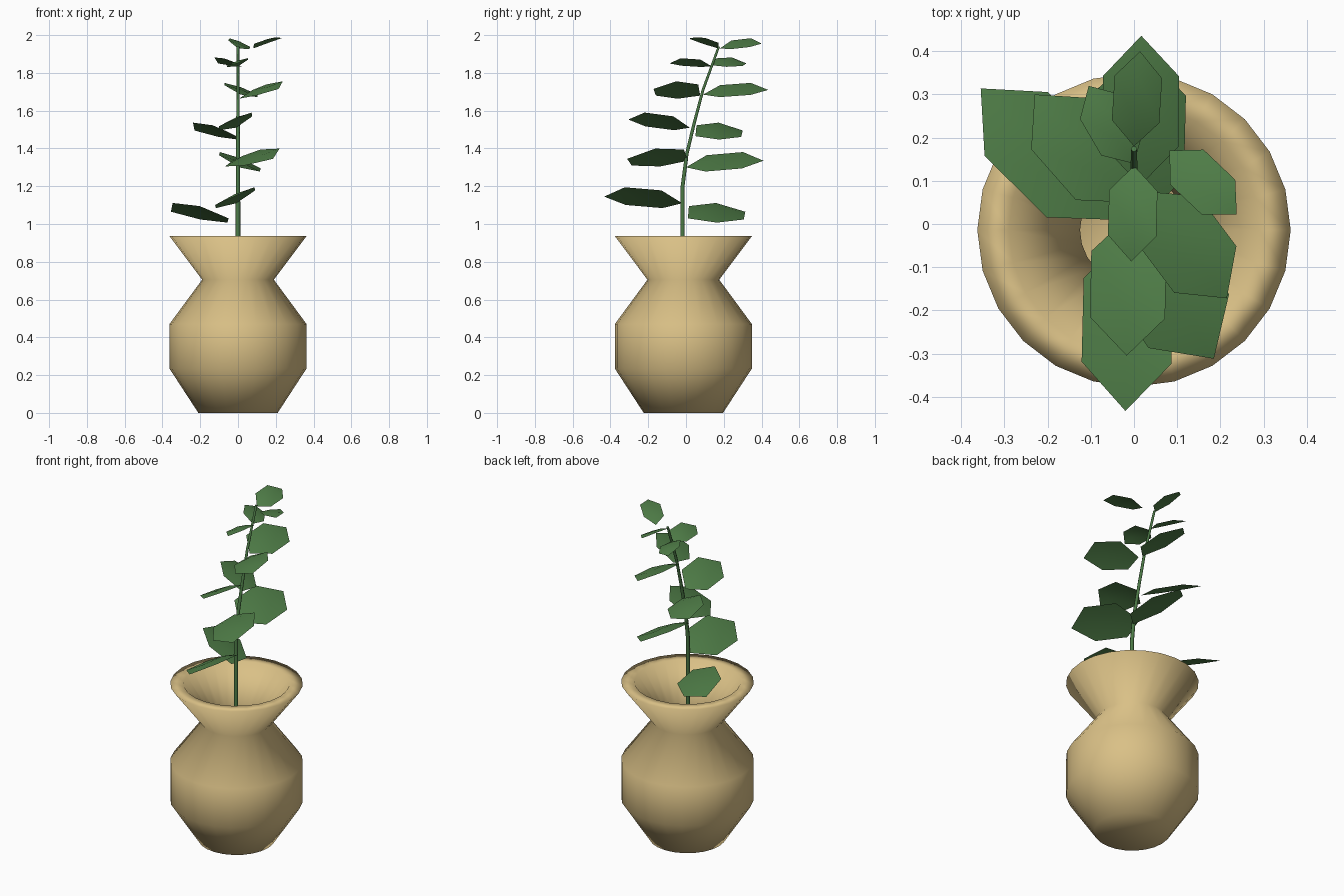
import bpy, math
from mathutils import Vector

if "Cube" in bpy.data.objects:
    bpy.data.objects.remove(bpy.data.objects["Cube"])


def material(name, rgb):
    m = bpy.data.materials.new(name)
    m.diffuse_color = (*rgb, 1)
    m.use_nodes = True
    m.node_tree.nodes["Principled BSDF"].inputs["Base Color"].default_value = m.diffuse_color
    return m


def mesh_object(name, verts, faces, mat):
    me = bpy.data.meshes.new(name)
    me.from_pydata(verts, [], faces)
    me.materials.append(mat)
    me.shade_smooth()
    ob = bpy.data.objects.new(name, me)
    bpy.context.collection.objects.link(ob)
    return ob


clay = material("clay", (0.70, 0.53, 0.24))
green = material("leaf_green", (0.08, 0.21, 0.065))
stem_green = material("stem_green", (0.07, 0.19, 0.06))

# Vase: lathed outer wall, flat rim and inner wall, closed at both ends
SIDES, CY = 24, -0.014
profile = [(0.21, 0), (0.363, 0.235), (0.363, 0.47), (0.19, 0.705), (0.363, 0.936),
           (0.29, 0.936), (0.125, 0.705), (0.295, 0.45), (0.295, 0.26), (0.17, 0.06)]
verts, faces = [], []
for r, z in profile:
    for i in range(SIDES):
        a = 2 * math.pi * i / SIDES
        verts.append((r * math.cos(a), CY + r * math.sin(a), z))
for k in range(len(profile) - 1):
    for i in range(SIDES):
        j = (i + 1) % SIDES
        faces.append((k * SIDES + i, k * SIDES + j, (k + 1) * SIDES + j, (k + 1) * SIDES + i))
faces.append(tuple(reversed(range(SIDES))))
faces.append(tuple((len(profile) - 1) * SIDES + i for i in range(SIDES)))
mesh_object("vase", verts, faces, clay)

# Stem: tapered tube leaning to the back
curve = bpy.data.curves.new("stem", 'CURVE')
curve.dimensions = '3D'
curve.bevel_depth = 0.013
curve.bevel_resolution = 1
curve.use_fill_caps = True
path = [(-0.018, 0.06), (-0.018, 1.2), (0.004, 1.37), (0.045, 1.54), (0.09, 1.71), (0.174, 1.94)]
spline = curve.splines.new('POLY')
spline.points.add(len(path) - 1)
for i, (p, (y, z)) in enumerate(zip(spline.points, path)):
    p.co = (0, y, z, 1)
    p.radius = 1 - 0.09 * i
curve.materials.append(stem_green)
bpy.context.collection.objects.link(bpy.data.objects.new("stem", curve))


# Leaf: six-sided blade with a raised midrib, rolled so one side hangs lower
def leaf(name, base, tip, half, slope=0.42, arch=0.012):
    b, t = Vector(base), Vector(tip)
    flat = Vector((t.x - b.x, t.y - b.y, 0)).normalized()
    right = Vector((flat.y, -flat.x, -slope)) * half
    up = Vector((0, 0, arch))
    m1, m2 = b.lerp(t, 0.26) + up, b.lerp(t, 0.73) + up
    rib = Vector((0, 0, 0.1 * half))
    v = [b, m1 + right, m2 + right, t, m2 - right, m1 - right, m1 + rib, m2 + rib]
    f = [(0, 1, 6), (1, 2, 7, 6), (2, 3, 7), (3, 4, 7), (4, 5, 6, 7), (5, 0, 6)]
    mesh_object(name, v, f, green)


front_leaves = [
    ((-0.01, -0.02, 1.11), (-0.02, -0.433, 1.145), 0.104, 0.45),
    ((-0.03, 0.01, 1.335), (0.185, -0.312, 1.345), 0.112, 0.40),
    ((-0.01, 0.02, 1.51), (-0.017, -0.305, 1.553), 0.087, 0.42),
    ((0.03, 0.075, 1.68), (0.215, -0.172, 1.715), 0.09, 0.42),
    ((0.0, 0.135, 1.835), (-0.006, -0.087, 1.85), 0.056, 0.35),
    ((0.082, 0.17, 1.93), (0.238, 0.022, 1.985), 0.056, 0.05),
]
back_leaves = [
    ((-0.05, 0.01, 1.03), (-0.355, 0.314, 1.065), 0.104, 0.42),
    ((0.005, 0.0, 1.30), (0.015, 0.41, 1.335), 0.108, 0.40),
    ((-0.01, 0.05, 1.465), (-0.23, 0.30, 1.495), 0.09, 0.42),
    ((0.015, 0.09, 1.685), (0.017, 0.436, 1.71), 0.088, 0.36),
    ((0.0, 0.14, 1.84), (-0.105, 0.32, 1.85), 0.056, 0.40),
    ((0.0, 0.18, 1.93), (0.014, 0.40, 1.955), 0.055, 0.42),
]
for side, rows in (("front", front_leaves), ("back", back_leaves)):
    for i, row in enumerate(rows):
        leaf(f"{side}_leaf_{i + 1}", *row)
